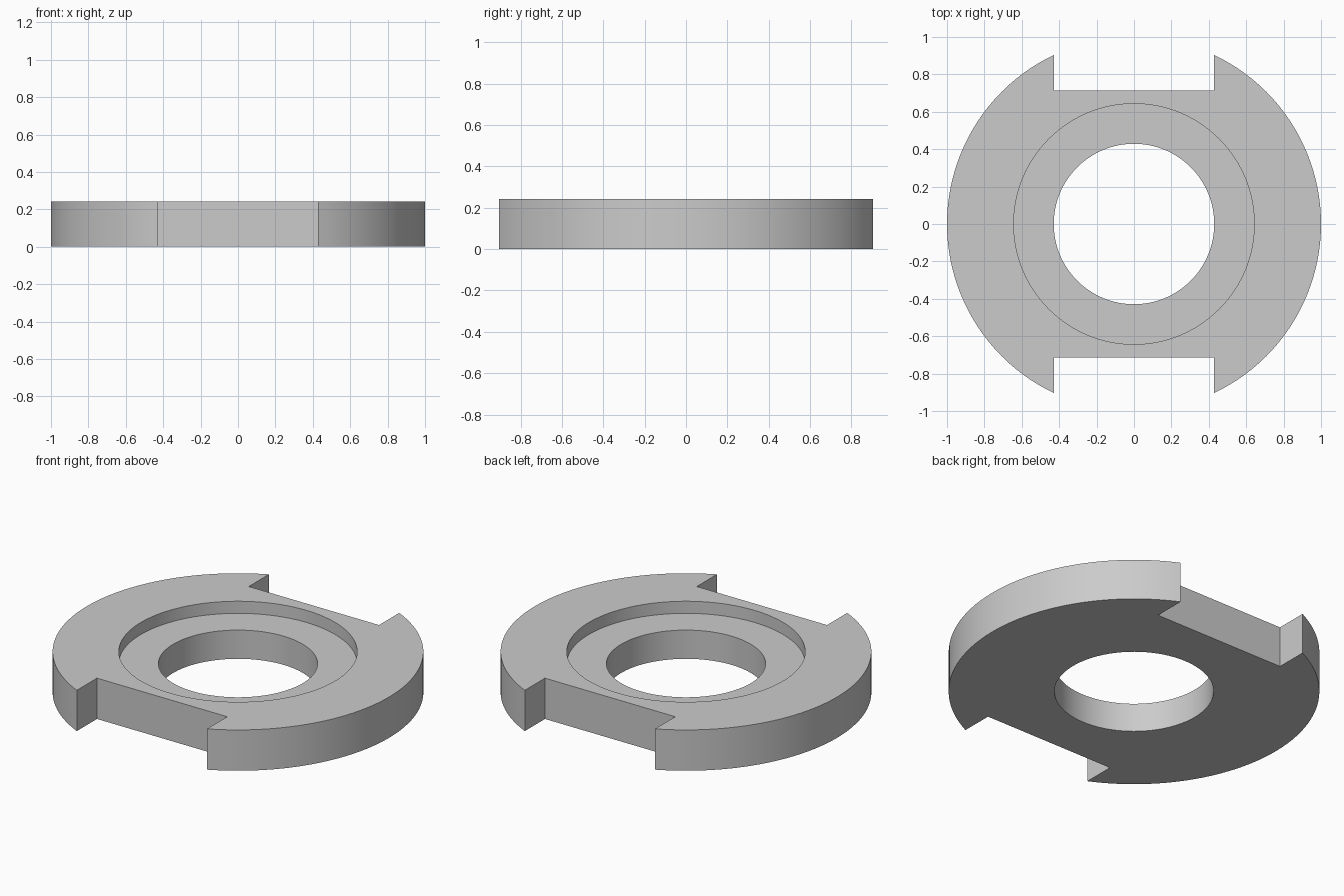
import bpy
import bmesh
from math import radians

if "Cube" in bpy.data.objects:
    bpy.data.objects.remove(bpy.data.objects["Cube"], do_unlink=True)

HEIGHT = 0.243
HOLE_R, RECESS_R, OUTER_R = 0.429, 0.643, 1.0
RECESS_Z = HEIGHT - 0.072
NOTCH_HALF_WIDTH, NOTCH_Y = 0.429, 0.714

grey = bpy.data.materials.new("plain grey")
grey.use_nodes = True
colour = (0.6, 0.6, 0.6, 1)
grey.diffuse_color = colour
grey.node_tree.nodes["Principled BSDF"].inputs["Base Color"].default_value = colour


def add_object(name, bm):
    bmesh.ops.recalc_face_normals(bm, faces=bm.faces)
    mesh = bpy.data.meshes.new(name)
    bm.to_mesh(mesh)
    bm.free()
    mesh.materials.append(grey)
    obj = bpy.data.objects.new(name, mesh)
    bpy.context.collection.objects.link(obj)
    return obj


# Ring: stepped cross-section revolved around z
profile = [(HOLE_R, 0), (OUTER_R, 0), (OUTER_R, HEIGHT),
           (RECESS_R, HEIGHT), (RECESS_R, RECESS_Z), (HOLE_R, RECESS_Z)]
bm = bmesh.new()
verts = [bm.verts.new((r, 0, z)) for r, z in profile]
edges = [bm.edges.new((v, verts[(i + 1) % len(verts)])) for i, v in enumerate(verts)]
bmesh.ops.spin(bm, geom=verts + edges, cent=(0, 0, 0), axis=(0, 0, 1),
               angle=radians(360), steps=128)
bmesh.ops.remove_doubles(bm, verts=bm.verts, dist=0.0001)
ring = add_object("notched_ring", bm)

# Square notches cut through the front and back rim
for side, name in ((-1, "front"), (1, "back")):
    bm = bmesh.new()
    bmesh.ops.create_cube(bm, size=1)
    bmesh.ops.scale(bm, vec=(2 * NOTCH_HALF_WIDTH, 1, 1), verts=bm.verts)
    bmesh.ops.translate(bm, vec=(0, side * (NOTCH_Y + 0.5), HEIGHT / 2), verts=bm.verts)
    cutter = add_object(name + "_notch_cutter", bm)
    cutter.hide_render = True
    cut = ring.modifiers.new(name + "_notch", "BOOLEAN")
    cut.operation = "DIFFERENCE"
    cut.solver = "EXACT"
    cut.object = cutter

# Apply the cuts, drop the cutters and smooth the round walls
bpy.ops.object.select_all(action="DESELECT")
ring.select_set(True)
bpy.context.view_layer.objects.active = ring
for cut in list(ring.modifiers):
    cutter = cut.object
    bpy.ops.object.modifier_apply(modifier=cut.name)
    bpy.data.objects.remove(cutter, do_unlink=True)
bpy.ops.object.shade_smooth_by_angle(angle=radians(30))
